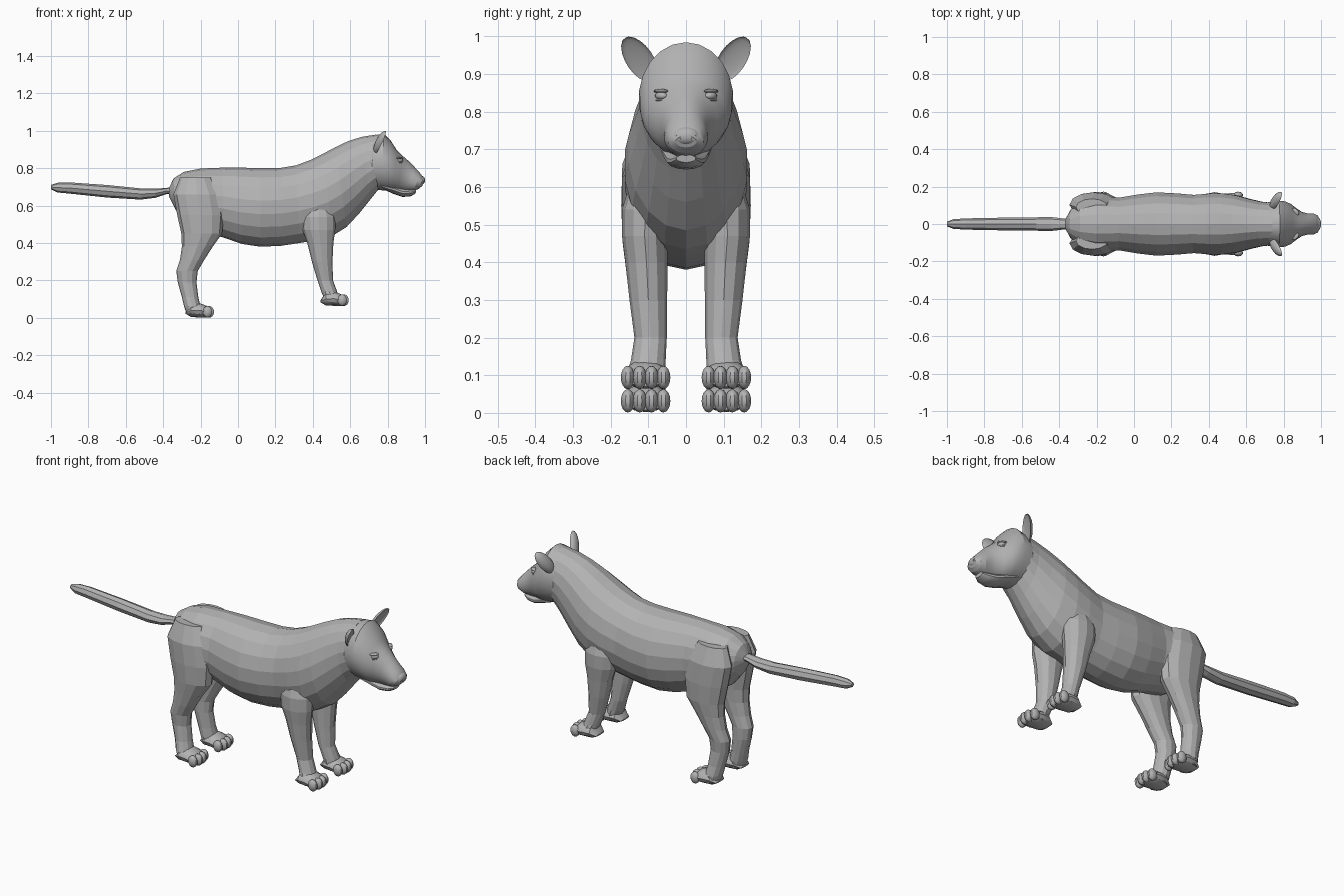
import bpy, bmesh
from math import sin, cos, pi
from mathutils import Matrix, Vector

cube = bpy.data.objects.get("Cube")
if cube:
    bpy.data.objects.remove(cube, do_unlink=True)

fur = bpy.data.materials.new("grey_fur")
fur.use_nodes = True
fur.diffuse_color = (0.45, 0.45, 0.45, 1)
fur.node_tree.nodes["Principled BSDF"].inputs["Base Color"].default_value = fur.diffuse_color


def finish(name, bm, mirror=False, smooth=None):
    bmesh.ops.recalc_face_normals(bm, faces=bm.faces)
    mesh = bpy.data.meshes.new(name)
    bm.to_mesh(mesh)
    bm.free()
    mesh.materials.append(fur)
    obj = bpy.data.objects.new(name, mesh)
    bpy.context.collection.objects.link(obj)
    if mirror:
        mod = obj.modifiers.new("Mirror", "MIRROR")
        mod.use_axis = (False, True, False)
        mod.use_mirror_merge = False
    if smooth:
        bpy.ops.object.select_all(action="DESELECT")
        obj.select_set(True)
        bpy.context.view_layer.objects.active = obj
        bpy.ops.object.shade_smooth_by_angle(angle=smooth)
    return obj


def loft(bm, rows, sides):
    """Rings spanning two side-profile points (x, z), with a half width and a y centre."""
    rings = []
    for x1, z1, x2, z2, width, yc in rows:
        mid = Vector(((x1 + x2) / 2, yc, (z1 + z2) / 2))
        half = Vector(((x1 - x2) / 2, 0, (z1 - z2) / 2))
        angles = [2 * pi * i / sides for i in range(sides)]
        rings.append([bm.verts.new(mid + half * cos(a) + Vector((0, width * sin(a), 0)))
                      for a in angles])
    for a, b in zip(rings, rings[1:]):
        for i in range(sides):
            j = (i + 1) % sides
            bm.faces.new((a[i], a[j], b[j], b[i]))
    bm.faces.new(rings[0])
    bm.faces.new(rings[-1])


def ball(bm, centre, radii, rot=Matrix(), u=12, v=8):
    mat = Matrix.Translation(centre) @ rot @ Matrix.Diagonal((*radii, 1))
    return bmesh.ops.create_uvsphere(bm, u_segments=u, v_segments=v, radius=1, matrix=mat)["verts"]


# Torso and neck: x, top z, lean of the lower point, bottom z, half width
bm = bmesh.new()
torso = [(-.37, .69, .0, .65, .02), (-.345, .745, .01, .58, .075), (-.29, .78, .01, .51, .125),
         (-.2, .798, 0, .46, .15), (-.08, .803, 0, .43, .143), (.02, .803, 0, .395, .16),
         (.12, .8, 0, .38, .172), (.23, .802, 0, .385, .166), (.31, .815, .02, .4, .158),
         (.39, .845, .03, .415, .165), (.46, .88, .04, .435, .165), (.52, .912, .06, .485, .155),
         (.59, .945, .06, .56, .135), (.66, .967, .05, .635, .12), (.74, .98, .01, .685, .115)]
loft(bm, [(x, t, x + lean, b, w, 0) for x, t, lean, b, w in torso], 18)
finish("torso", bm)

# Head and upper muzzle
bm = bmesh.new()
head = [(.69, .95, .69, .7, .1), (.73, .976, .71, .69, .118), (.78, .984, .765, .682, .126),
        (.815, .95, .8, .68, .122), (.85, .895, .825, .678, .108), (.885, .862, .85, .676, .084),
        (.915, .836, .88, .675, .064), (.945, .805, .91, .675, .057), (.972, .776, .94, .679, .057),
        (.99, .752, .968, .69, .047), (.998, .736, .985, .705, .028)]
loft(bm, [(*r, 0) for r in head], 22)
finish("head", bm, smooth=.35)

# Lower jaw
bm = bmesh.new()
jaw = [(.76, .72, .77, .69, .07), (.83, .71, .83, .663, .062), (.88, .695, .88, .646, .052),
       (.925, .688, .925, .65, .042), (.952, .686, .95, .665, .026)]
loft(bm, [(*r, 0) for r in jaw], 14)
finish("lower_jaw", bm, smooth=.6)

# Nose pad with hollowed nostrils
bm = bmesh.new()
ball(bm, (.98, 0, .735), (.02, .036, .024), u=16, v=10)
nose = finish("nose", bm, smooth=.6)
bm = bmesh.new()
for s in (-1, 1):
    ball(bm, (.998, s * .021, .73), (.016, .008, .007))
cutter = finish("nostril_cutter", bm)
cutter.hide_render = True
cutter.hide_viewport = True
cut = nose.modifiers.new("Nostrils", "BOOLEAN")
cut.operation = "DIFFERENCE"
cut.object = cutter

# Eyes with upper and lower lids
bm = bmesh.new()
turn = Matrix.Rotation(.75, 4, "Z")
ball(bm, (.868, .066, .842), (.012, .019, .011), turn)
for dz, tip in ((.012, .014), (-.011, .011)):
    ball(bm, (.864, .066, .842 + dz), (tip, .023, .006), turn)
finish("eyes", bm, mirror=True, smooth=.6)

# Ears: flattened ovals with a hollow front
bm = bmesh.new()
tilt = Matrix.Rotation(-.6, 4, "X") @ Matrix.Rotation(.4, 4, "Y")
for vert in ball(bm, (0, 0, 0), (.026, .036, .075), u=16, v=10):
    if vert.co.x > .001:
        vert.co.x *= -.35
    vert.co = tilt @ vert.co + Vector((.762, .123, .938))
finish("ears", bm, mirror=True, smooth=.6)

# Legs: z, front x, back x, y centre, half width
front_leg = [(.62, .49, .37, .1, .045), (.54, .52, .34, .108, .062), (.47, .52, .345, .11, .06),
             (.4, .51, .37, .105, .056), (.3, .505, .395, .1, .05), (.2, .508, .425, .094, .043),
             (.14, .53, .445, .1, .046), (.105, .54, .46, .106, .052), (.08, .54, .485, .107, .048)]
hind_leg = [(.75, -.14, -.31, .09, .045), (.66, -.09, -.345, .103, .066), (.55, -.075, -.325, .106, .066),
            (.45, -.085, -.303, .107, .061), (.38, -.135, -.3, .105, .054), (.31, -.18, -.31, .102, .049),
            (.25, -.215, -.33, .097, .045), (.19, -.222, -.322, .094, .042), (.11, -.212, -.3, .099, .044),
            (.06, -.2, -.288, .105, .05), (.02, -.2, -.275, .107, .05)]
for name, rows in (("front_legs", front_leg), ("hind_legs", hind_leg)):
    bm = bmesh.new()
    loft(bm, [(f, z, b, z, w, y) for z, f, b, y, w in rows], 12)
    finish(name, bm, mirror=True)

# Paws: a low pad and four toes each
for name, x, z in (("front_paws", .515, .062), ("hind_paws", -.205, 0)):
    bm = bmesh.new()
    pad = [(-.075, .03, .022, .035), (-.045, .075, .004, .053), (.0, .078, .002, .058),
           (.035, .065, .002, .058), (.055, .045, .008, .05)]
    loft(bm, [(x + dx, z + t, x + dx, z + b, w, .107) for dx, t, b, w in pad], 12)
    for i, reach in enumerate((.042, .052, .052, .042)):
        ball(bm, (x + reach, .06 + i * .0315, z + .032), (.026, .0185, .031), u=10)
    finish(name, bm, mirror=True, smooth=.6)

# Tail
bm = bmesh.new()
tail = [(-.33, .7, .66, .03), (-.38, .695, .662, .03), (-.44, .69, .642, .037), (-.52, .692, .632, .036),
        (-.7, .71, .643, .034), (-.9, .724, .664, .03), (-.965, .722, .67, .026), (-1, .71, .688, .012)]
loft(bm, [(x, t, x, b, w, 0) for x, t, b, w in tail], 8)
finish("tail", bm)
